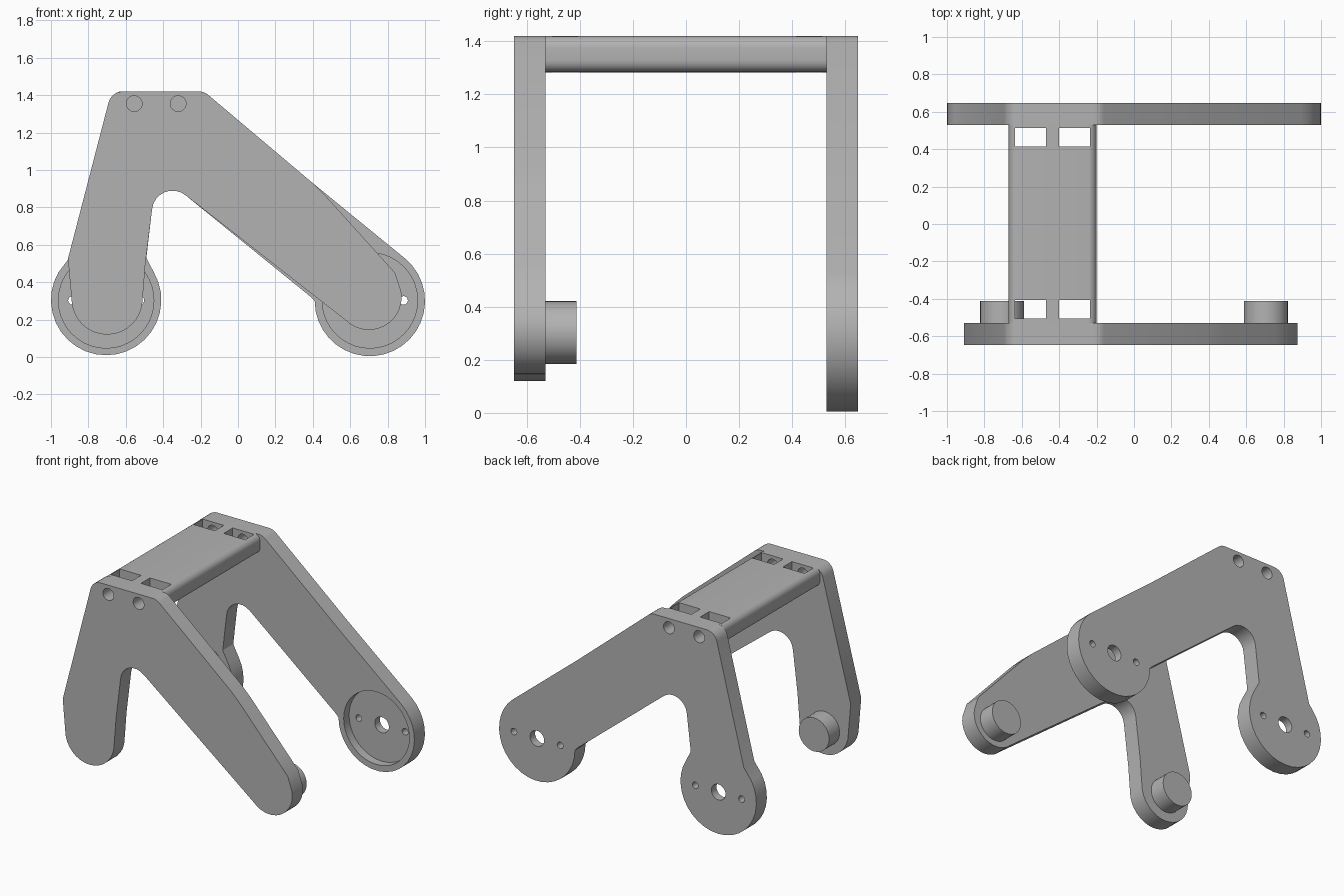
import bpy, bmesh
from math import cos, sin, radians, pi
from mathutils import Matrix

default = bpy.data.objects.get("Cube")
if default:
    bpy.data.objects.remove(default)

grey = bpy.data.materials.new("plain grey")
grey.use_nodes = True
colour = (0.45, 0.45, 0.45, 1)
grey.diffuse_color = colour
grey.node_tree.nodes["Principled BSDF"].inputs["Base Color"].default_value = colour


def arc(cx, cz, r, start, end, steps):
    """Points on an arc in the xz plane, angles in degrees."""
    angles = [radians(start + (end - start) * i / steps) for i in range(steps + 1)]
    return [(cx + r * cos(a), cz + r * sin(a)) for a in angles]


def prism(name, outline, y0, y1):
    """Extrude an xz outline from y0 to y1."""
    bm = bmesh.new()
    face = bm.faces.new([bm.verts.new((x, y0, z)) for x, z in outline])
    extruded = bmesh.ops.extrude_face_region(bm, geom=[face])["geom"]
    moved = [v for v in extruded if isinstance(v, bmesh.types.BMVert)]
    bmesh.ops.translate(bm, verts=moved, vec=(0, y1 - y0, 0))
    bmesh.ops.recalc_face_normals(bm, faces=bm.faces)
    mesh = bpy.data.meshes.new(name)
    bm.to_mesh(mesh)
    bm.free()
    mesh.materials.append(grey)
    obj = bpy.data.objects.new(name, mesh)
    bpy.context.collection.objects.link(obj)
    return obj


def rod(name, x, z, r, y0, y1, sides=32):
    return prism(name, arc(x, z, r, 0, 360 - 360 / sides, sides - 1), y0, y1)


def box(name, x0, x1, y0, y1, z0, z1):
    return prism(name, [(x0, z0), (x1, z0), (x1, z1), (x0, z1)], y0, y1)


def activate(obj):
    bpy.ops.object.select_all(action="DESELECT")
    obj.select_set(True)
    bpy.context.view_layer.objects.active = obj


def cut(obj, cutters):
    """Subtract each cutter, then discard it."""
    activate(obj)
    for cutter in cutters:
        cutter.hide_render = True
        mod = obj.modifiers.new("cut", "BOOLEAN")
        mod.operation, mod.solver, mod.object = "DIFFERENCE", "EXACT", cutter
        bpy.ops.object.modifier_apply(modifier=mod.name)
        bpy.data.objects.remove(cutter)


def smooth(obj):
    activate(obj)
    bpy.ops.object.shade_smooth_by_angle(angle=radians(25))


INNER, OUTER = 0.53, 0.647
FEET = (-0.705, 0.705)
BOLTS = (-0.555, -0.32)
FOOT_Z, BOLT_Z = 0.303, 1.355

# Outline pieces shared by both side plates
crotch = arc(-0.35, 0.78, 0.11, 175, 50, 8)
shoulder = ([(0.40, 0.93)] + arc(-0.21, 1.34, 0.08, 52, 90, 4)
            + arc(-0.615, 1.34, 0.08, 90, 166, 6))


def bolt_holes(y0, y1):
    return [rod("bolt_cutter", x, BOLT_Z, 0.042, y0, y1, 24) for x in BOLTS]


# Front plate with slim rounded feet
front_outline = (arc(-0.70, 0.31, 0.19, 180, 360, 16) + [(-0.495, 0.5)] + crotch
                 + arc(0.70, 0.32, 0.175, 225, 370, 14)
                 + [(0.84, 0.45), (0.75, 0.55), (0.47, 0.86)]
                 + shoulder + [(-0.908, 0.53), (-0.905, 0.48)])
front_plate = prism("front_plate", front_outline, -OUTER, -INNER)
cut(front_plate, bolt_holes(-0.7, -0.5))
smooth(front_plate)

# Pegs on the inner side of the front plate
for side, x in zip(("right", "left"), FEET):
    smooth(rod(side + "_peg", x, FOOT_Z, 0.118, -INNER - 0.01, -0.413))

# Back plate with large disc feet
back_outline = (arc(FEET[0], 0.305, 0.295, 150, 390, 22) + [(-0.49, 0.53)] + crotch
                + [(0.385, 0.325)] + arc(FEET[1], 0.3, 0.295, 180, 410, 22)
                + shoulder + [(-0.902, 0.53)])
back_plate = prism("back_plate", back_outline, INNER, OUTER)
cutters = bolt_holes(0.5, 0.7)
for x in FEET:
    # Round recess, axle hole and two screw holes in each foot
    cutters.append(rod("recess_cutter", x, FOOT_Z, 0.255, 0.5, 0.59, 40))
    cutters.append(rod("axle_cutter", x, FOOT_Z, 0.055, 0.5, 0.7, 24))
    for offset in (-0.18, 0.18):
        cutters.append(rod("screw_cutter", x + offset, FOOT_Z, 0.023, 0.5, 0.7, 16))
cut(back_plate, cutters)
smooth(back_plate)

# Crossbar with rounded long edges
r, x0, x1, z0, z1 = 0.045, -0.67, -0.2, 1.283, 1.42
bar_outline = (arc(x1 - r, z1 - r, r, 0, 90, 6) + arc(x0 + r, z1 - r, r, 90, 180, 6)
               + arc(x0 + r, z0 + r, r, 180, 270, 6) + arc(x1 - r, z0 + r, r, 270, 360, 6))
crossbar = prism("crossbar", bar_outline, -INNER, INNER)
# Nut slots cut straight down, with bolt holes reaching them from each end
cutters = bolt_holes(-0.6, -0.45) + bolt_holes(0.45, 0.6)
for x in BOLTS:
    for y in (-0.455, 0.464):
        cutters.append(box("slot_cutter", x - 0.081, x + 0.085, y - 0.05, y + 0.05, 1.2, 1.5))
cut(crossbar, cutters)
smooth(crossbar)
